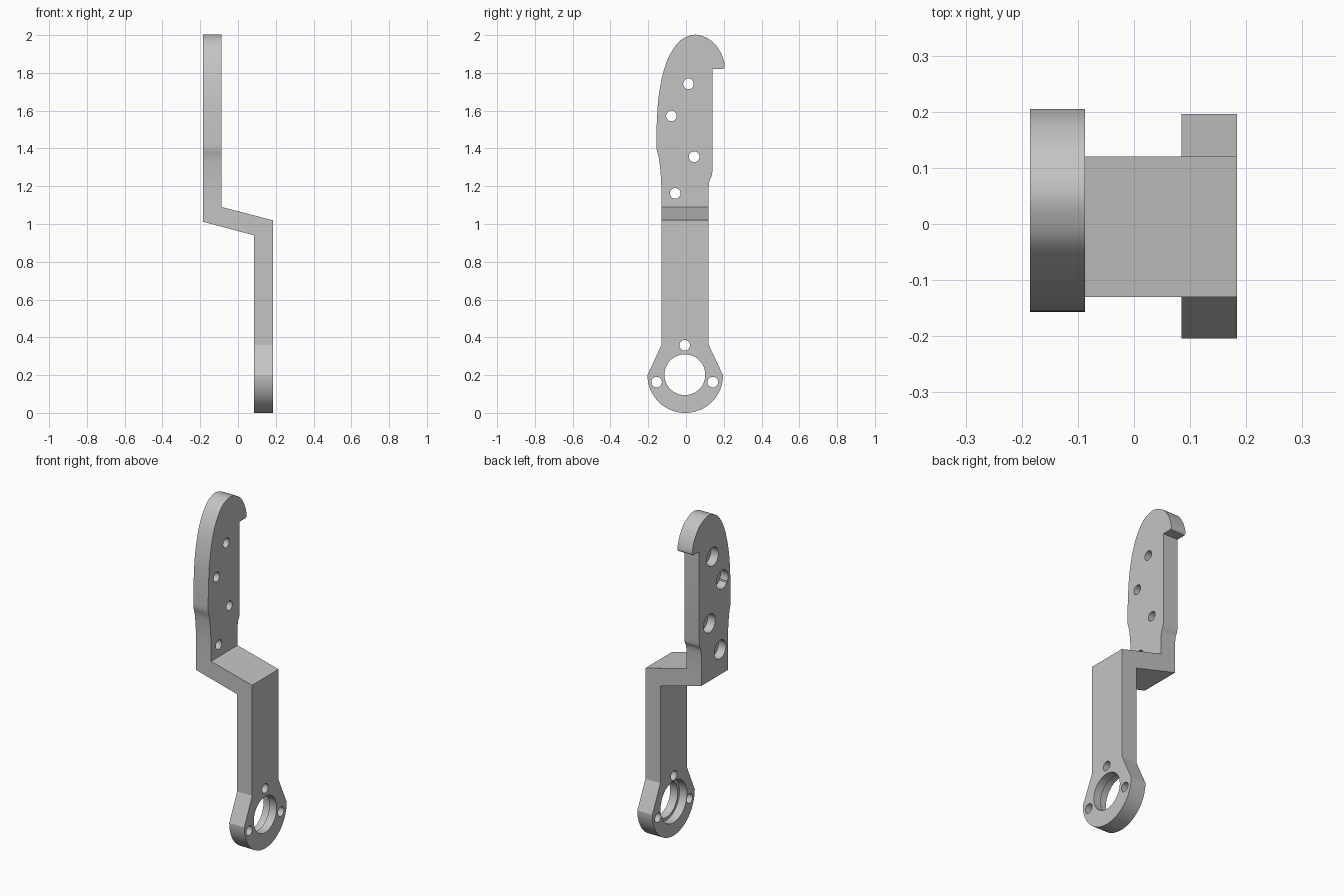
import bpy, bmesh
from math import cos, sin, pi, radians
from mathutils import Vector

cube = bpy.data.objects.get("Cube")
if cube:
    bpy.data.objects.remove(cube, do_unlink=True)

grey = bpy.data.materials.new("satin grey metal")
grey.use_nodes = True
colour = (0.55, 0.55, 0.55, 1)
grey.diffuse_color = colour
grey.node_tree.nodes["Principled BSDF"].inputs["Base Color"].default_value = colour


def prism(name, points, axis, start, end):
    """Extrude a 2D outline (side, z) along the x or y axis."""
    bm = bmesh.new()
    place = (lambda p: (start, p[0], p[1])) if axis == "x" else (lambda p: (p[0], start, p[1]))
    face = bm.faces.new([bm.verts.new(place(p)) for p in points])
    new = bmesh.ops.extrude_face_region(bm, geom=[face])["geom"]
    step = Vector((end - start, 0, 0)) if axis == "x" else Vector((0, end - start, 0))
    bmesh.ops.translate(bm, vec=step, verts=[g for g in new if isinstance(g, bmesh.types.BMVert)])
    bmesh.ops.recalc_face_normals(bm, faces=bm.faces)
    mesh = bpy.data.meshes.new(name)
    bm.to_mesh(mesh)
    bm.free()
    mesh.materials.append(grey)
    ob = bpy.data.objects.new(name, mesh)
    bpy.context.collection.objects.link(ob)
    return ob


def arc(y, z, r, a0, a1, n):
    return [(y + r * cos(a0 + (a1 - a0) * i / n), z + r * sin(a0 + (a1 - a0) * i / n))
            for i in range(n + 1)]


def spline(pts, n=6):
    """Smooth curve through the points."""
    p = [Vector(q) for q in pts]
    p = [2 * p[0] - p[1]] + p + [2 * p[-1] - p[-2]]
    out = []
    for a, b, c, d in zip(p, p[1:], p[2:], p[3:]):
        for i in range(n):
            t = i / n
            out.append(tuple(0.5 * (2 * b + (c - a) * t + (2 * a - 5 * b + 4 * c - d) * t * t
                                    + (3 * b - a - 3 * c + d) * t ** 3)))
    return out + [tuple(p[-2])]


def boolean(target, tool, operation):
    mod = target.modifiers.new(tool.name, "BOOLEAN")
    mod.operation, mod.solver, mod.object = operation, "EXACT", tool
    bpy.context.view_layer.objects.active = target
    bpy.ops.object.modifier_apply(modifier=mod.name)
    bpy.data.objects.remove(tool, do_unlink=True)


# Side outline: round lower head, straight neck, hooked upper blade
outline = arc(-0.004, 0.2, 0.2, pi, 2 * pi, 48)
outline += [(0.12, 0.36)]
outline += spline([(0.12, 1.2), (0.125, 1.23), (0.136, 1.255), (0.14, 1.28)])
outline += [(0.14, 1.82)]
outline += spline([(0.195, 1.82), (0.205, 1.832), (0.199, 1.868), (0.177, 1.92), (0.135, 1.97),
                   (0.07, 2.0), (0.015, 1.995), (-0.045, 1.957), (-0.103, 1.857),
                   (-0.14, 1.71), (-0.154, 1.55), (-0.157, 1.4)])
outline += spline([(-0.153, 1.385), (-0.142, 1.34), (-0.133, 1.25), (-0.13, 1.17)])
outline += [(-0.13, 0.36)]
bracket = prism("offset_bracket", outline, "x", -0.185, 0.185)

# Bent front section gives the offset step between the two arms
bend = prism("bend_section", [(0.085, -0.1), (0.3, -0.1), (0.3, 0.99), (0.184, 1.02), (-0.087, 1.09),
                              (-0.087, 2.1), (-0.3, 2.1), (-0.3, 1.04), (-0.185, 1.012), (0.085, 0.94)],
             "y", -0.5, 0.5)
# Keep the outer sides straight
for v in bend.data.vertices:
    v.co.x = max(-0.185, min(0.184, v.co.x))
    if abs(v.co.z - 0.99) < 0.001:
        v.co.z = 0.9
    if abs(v.co.z - 1.04) < 0.001:
        v.co.z = 1.1
for v in bracket.data.vertices:
    v.co.x *= 1.5
boolean(bracket, bend, "INTERSECT")


def drill(name, y, z, r, x0, x1):
    boolean(bracket, prism(name, arc(y, z, r, 0, 2 * pi * 47 / 48, 47), "x", x0, x1), "DIFFERENCE")


# Blade holes, counterbored from the right side
for y, z in [(0.013, 1.742), (-0.077, 1.572), (0.043, 1.356), (-0.057, 1.162)]:
    drill("blade_hole", y, z, 0.028, -0.3, 0.0)
    drill("blade_counterbore", y, z, 0.055, -0.3, -0.135)

# Head bore with wider recess on its inner side, and three screw holes
drill("head_bore", -0.006, 0.202, 0.108, 0.0, 0.3)
drill("head_recess", -0.006, 0.202, 0.125, 0.0, 0.135)
for y, z in [(-0.007, 0.358), (-0.156, 0.163), (0.142, 0.163)]:
    drill("screw_hole", y, z, 0.028, 0.0, 0.3)

bpy.ops.object.select_all(action="DESELECT")
bracket.select_set(True)
bpy.context.view_layer.objects.active = bracket
bpy.ops.object.shade_smooth_by_angle(angle=radians(20))
